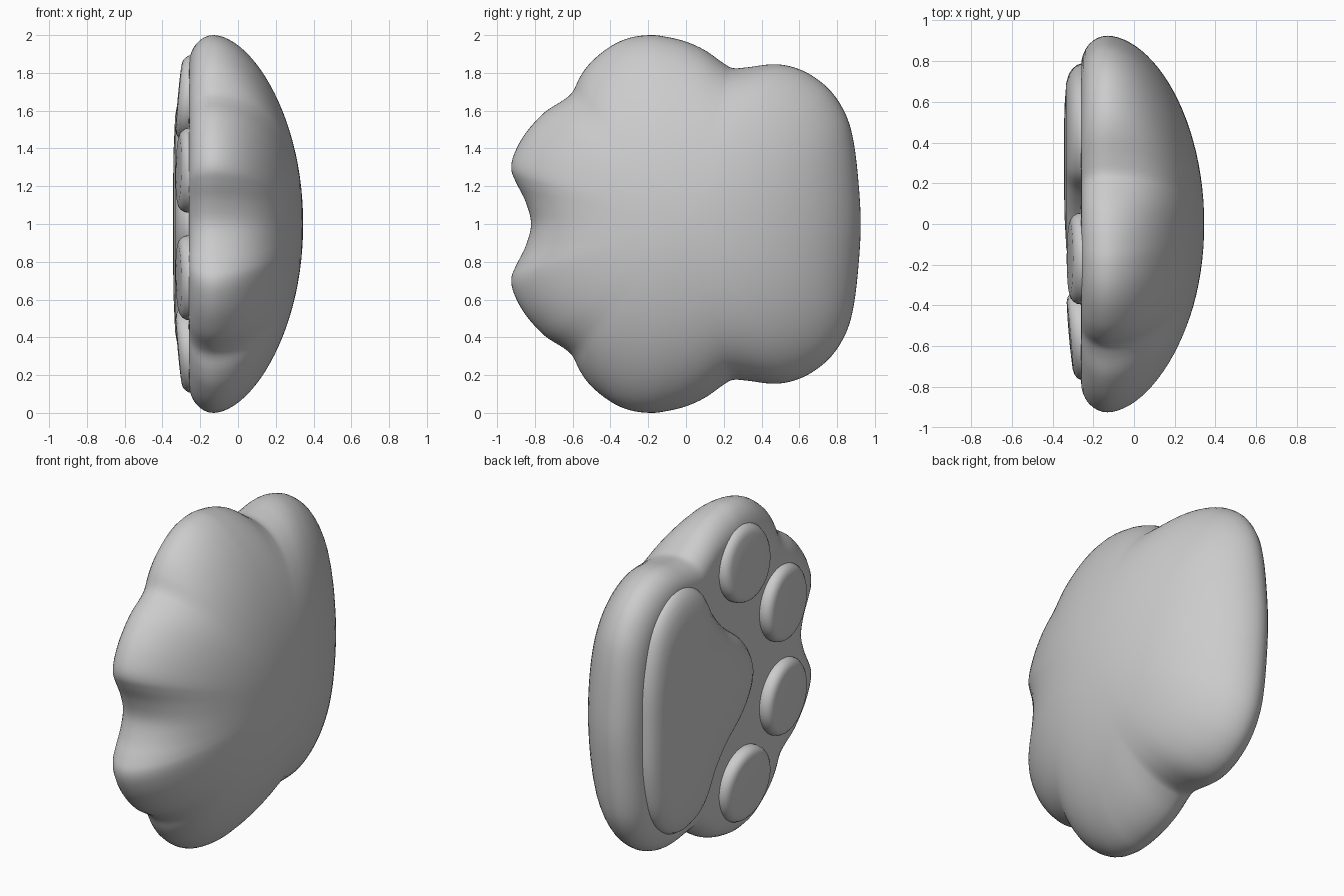
import bpy, bmesh
from math import sin, cos, pi, atan2, hypot, sqrt
from mathutils import Vector

if "Cube" in bpy.data.objects:
    bpy.data.objects.remove(bpy.data.objects["Cube"])


def closed_curve(half, steps):
    """Mirror half an outline (y, dz) and round it with a Catmull-Rom spline."""
    pts = [Vector(p) for p in half]
    pts += [Vector((p[0], -p[1])) for p in reversed(half) if p[1] > 1e-6]
    n, out = len(pts), []
    for i in range(n):
        a, b, c, d = (pts[(i + k) % n] for k in (-1, 0, 1, 2))
        for j in range(steps):
            t = j / steps
            out.append(0.5 * (2 * b + (c - a) * t + (2 * a - 5 * b + 4 * c - d) * t * t
                              + (3 * b - a - 3 * c + d) * t ** 3))
    return out


def loft(name, rings, tip_a=None, tip_b=None):
    """Skin a list of closed rings, closing each end with a fan."""
    bm = bmesh.new()
    vr = [[bm.verts.new(p) for p in r] for r in rings]
    n = len(vr[0])
    for r, s in zip(vr, vr[1:]):
        for i in range(n):
            bm.faces.new((r[i], r[(i + 1) % n], s[(i + 1) % n], s[i]))
    for r, tip in ((vr[0], tip_a), (vr[-1], tip_b)):
        if tip:
            c = bm.verts.new(tip)
            for i in range(n):
                bm.faces.new((r[i], r[(i + 1) % n], c))
        else:
            bm.faces.new(r)
    bmesh.ops.recalc_face_normals(bm, faces=bm.faces)
    me = bpy.data.meshes.new(name)
    bm.to_mesh(me)
    bm.free()
    for f in me.polygons:
        f.use_smooth = True
    ob = bpy.data.objects.new(name, me)
    bpy.context.collection.objects.link(ob)
    return ob


# Paw body: lobed outline, domed towards +x, flat towards -x
body_half = [(.925, 0), (.915, .2), (.89, .42), (.85, .57), (.77, .70), (.66, .79),
             (.55, .835), (.45, .845), (.33, .83), (.25, .825), (.2, .85), (.1, .92),
             (0, .965), (-.1, .99), (-.19, 1), (-.3, .985), (-.4, .94), (-.5, .86),
             (-.56, .78), (-.6, .70), (-.65, .655), (-.75, .59), (-.85, .48),
             (-.91, .37), (-.925, .29), (-.9, .22), (-.85, .12), (-.82, 0)]
outline = closed_curve(body_half, 4)


def body_ring(s, x, k):
    """Outline scaled by s; lobes fade into a plain oval as k drops to 0."""
    ring = []
    for p in outline:
        r, a = hypot(p.x, p.y), atan2(p.y, p.x)
        oval = (abs(cos(a) / .92) ** 2.3 + abs(sin(a) / .97) ** 2.3) ** (-1 / 2.3)
        m = s * (k * r + (1 - k) * oval)
        ring.append((x, m * cos(a), 1 + m * sin(a)))
    return ring


rings = []
for i in range(1, 25):
    s = sin(i / 24 * pi / 2)
    rings.append(body_ring(s, -.13 + .475 * max(0, 1 - s * s) ** .55, s ** 3))
for i in range(1, 9):
    a = i / 8 * pi / 2
    rings.append(body_ring(.84 + .16 * cos(a), -.13 - .13 * sin(a), 1))
rings.append(body_ring(.4, -.262, 1))
loft("paw_body", rings, (.345, 0, 1), (-.262, 0, 1))


def pad(name, shape, cy, cz, profile, top, tilt=(0, 0)):
    """Raised cushion on the -x side; tilt lowers it towards the rim."""
    rs = [[(x + tilt[0] * p.x * s + tilt[1] * p.y * s, cy + p.x * s, cz + p.y * s)
           for p in shape] for s, x in profile]
    loft(name, rs, None, (top, cy, cz))


# Large heart-shaped palm pad
palm_half = [(.79, 0), (.775, .3), (.7, .56), (.56, .7), (.4, .73), (.25, .66), (.15, .5),
             (.03, .36), (-.13, .23), (-.22, .11), (-.25, 0)]
palm = [p - Vector((.35, 0)) for p in closed_curve(palm_half, 6)]
pad("palm_pad", palm, .35, 1,
    [(1, -.2), (1, -.255), (.98, -.28), (.94, -.302), (.88, -.32), (.78, -.333), (.5, -.342)], -.345)

# Four toe pads
toe_profile = [(1, -.2), (1, -.26), (.985, -.28), (.94, -.297), (.87, -.309), (.77, -.315), (.4, -.318)]
for side, label in ((1, "upper"), (-1, "lower")):
    for kind, cy, dz, ry, rz, rot, tilt in (("outer", -.17, .67, .225, .225, 0, (0, .09)),
                                            ("inner", -.55, .285, .22, .225, 0, (-.09, .02))):
        shape = [Vector((ry * cos(2 * pi * i / 48), rz * sin(2 * pi * i / 48))) for i in range(48)]
        pad(f"{label}_{kind}_toe_pad", shape, cy, 1 + side * dz, toe_profile, -.319,
            (tilt[0], tilt[1] * side))
